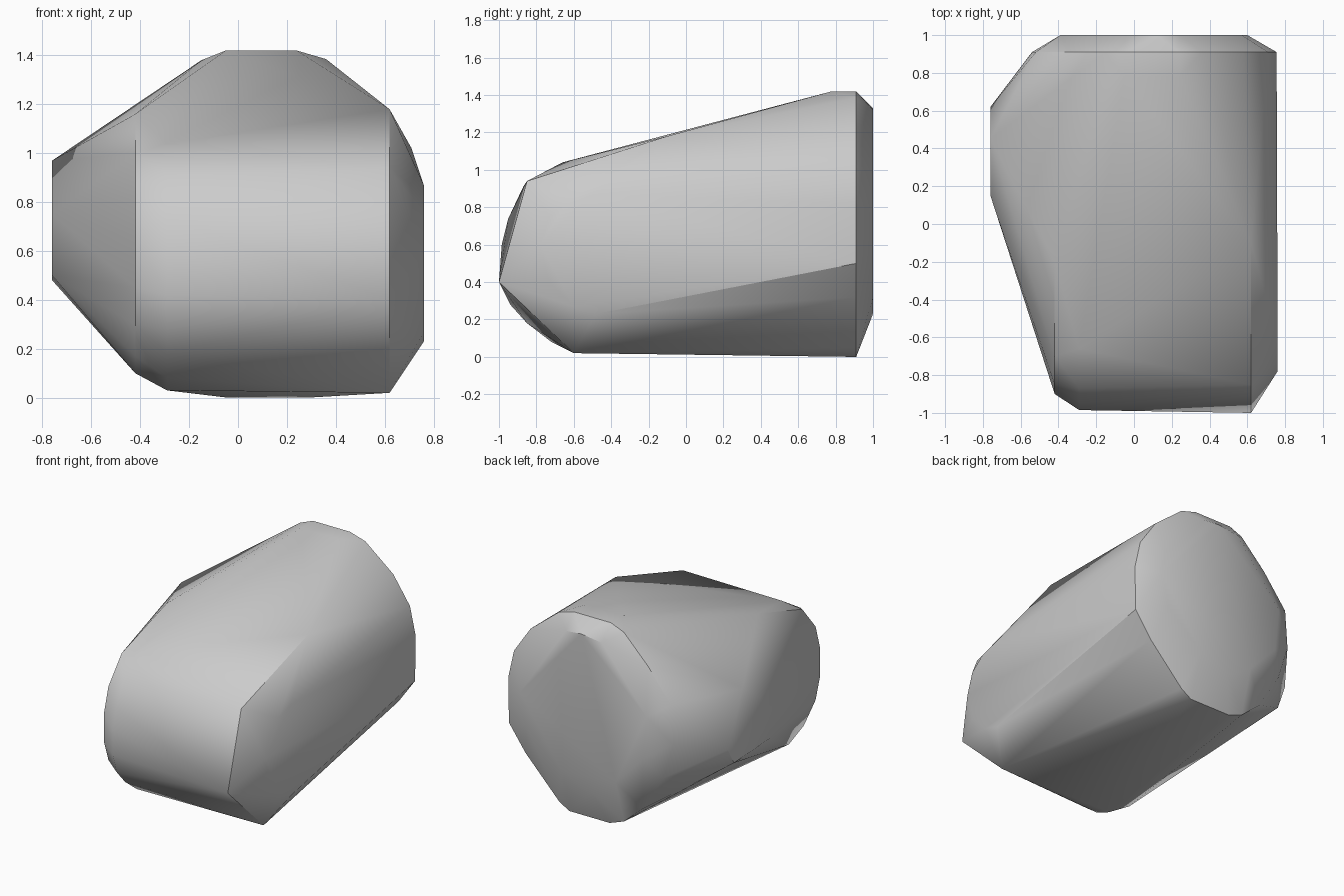
import bpy
import bmesh
from math import radians

# Start without the default cube
default_cube = bpy.data.objects.get("Cube")
if default_cube is not None:
    bpy.data.objects.remove(default_cube, do_unlink=True)


def make_material(name, color):
    """Create a plain flat-coloured material."""
    material = bpy.data.materials.new(name)
    material.use_nodes = True
    material.diffuse_color = color
    shader = material.node_tree.nodes["Principled BSDF"]
    shader.inputs["Base Color"].default_value = color
    shader.inputs["Roughness"].default_value = 0.8
    return material


def section_along_x(x, outline):
    """Place a (y, z) outline on a plane of constant x."""
    return [(x, y, z) for y, z in outline]


def section_along_y(y, outline):
    """Place an (x, z) outline on a plane of constant y."""
    return [(x, y, z) for x, z in outline]


def make_hull(name, points, material):
    """Wrap a convex skin around the section points."""
    bm = bmesh.new()
    for point in points:
        bm.verts.new(point)
    result = bmesh.ops.convex_hull(bm, input=bm.verts)
    unused = [v for v in bm.verts if not v.link_faces]
    bmesh.ops.delete(bm, geom=unused, context='VERTS')
    # Join the triangles of each flat facet
    bmesh.ops.dissolve_limit(bm, angle_limit=radians(2),
                             verts=bm.verts, edges=bm.edges)
    bmesh.ops.recalc_face_normals(bm, faces=bm.faces)
    mesh = bpy.data.meshes.new(name)
    bm.to_mesh(mesh)
    bm.free()
    mesh.materials.append(material)
    rock = bpy.data.objects.new(name, mesh)
    bpy.context.collection.objects.link(rock)
    return rock


# Back: a flat cap and the wider ring that bevels into it
back_cap = section_along_y(1, [
    (.6, .79), (.57, .96), (.24, 1.32), (.12, 1.33), (-.04, 1.31),
    (-.39, .88), (-.36, .57), (-.15, .35), (.04, .23), (.27, .32), (.55, .56)])
back_ring = section_along_y(.91, [
    (.755, .82), (.71, 1.02), (.58, 1.21), (.36, 1.385), (.24, 1.42),
    (-.05, 1.42), (-.15, 1.38), (-.34, 1.19), (-.52, .96), (-.54, .69),
    (-.46, .43), (-.3, .17), (-.15, .04), (-.04, 0), (.28, 0),
    (.36, .05), (.62, .32), (.75, .5)])

# Crown: short level strip at the highest point
crown = section_along_y(.78, [(-.05, 1.42), (.24, 1.42)])

# Left side: flat panel and the rim in front of it
left_panel = section_along_x(.76, [
    (-.78, .6), (-.73, .75), (-.63, .83), (-.5, .87),
    (-.73, .4), (-.6, .27), (-.48, .23)])
left_rim = section_along_x(.62, [(-1, .4), (-.85, .94), (-.1, 1.18), (-.6, .02)])

# Right side: rounded nose edge, its bevel, and the protruding shoulder
nose_edge = section_along_x(-.29, [
    (-.985, .42), (-.985, .6), (-.95, .74), (-.87, .91), (-.66, 1.04),
    (-.94, .28), (-.85, .18), (-.72, .08), (-.6, .03)])
nose_bevel = section_along_x(-.42, [
    (-.9, .45), (-.9, .65), (-.85, .82), (-.7, 1), (-.2, 1.16),
    (-.85, .3), (-.72, .17), (-.55, .1)])
shoulder = section_along_x(-.76, [
    (.15, .5), (.15, .75), (.45, .97), (.62, .6), (.55, .48)])

stone = make_material("stone_grey", (.6, .6, .6, 1))
boulder = make_hull("boulder",
                    back_cap + back_ring + crown + left_panel + left_rim
                    + nose_edge + nose_bevel + shoulder, stone)

# Soft facets, crisp main edges
bpy.ops.object.select_all(action='DESELECT')
boulder.select_set(True)
bpy.context.view_layer.objects.active = boulder
bpy.ops.object.shade_smooth_by_angle(angle=radians(35))
